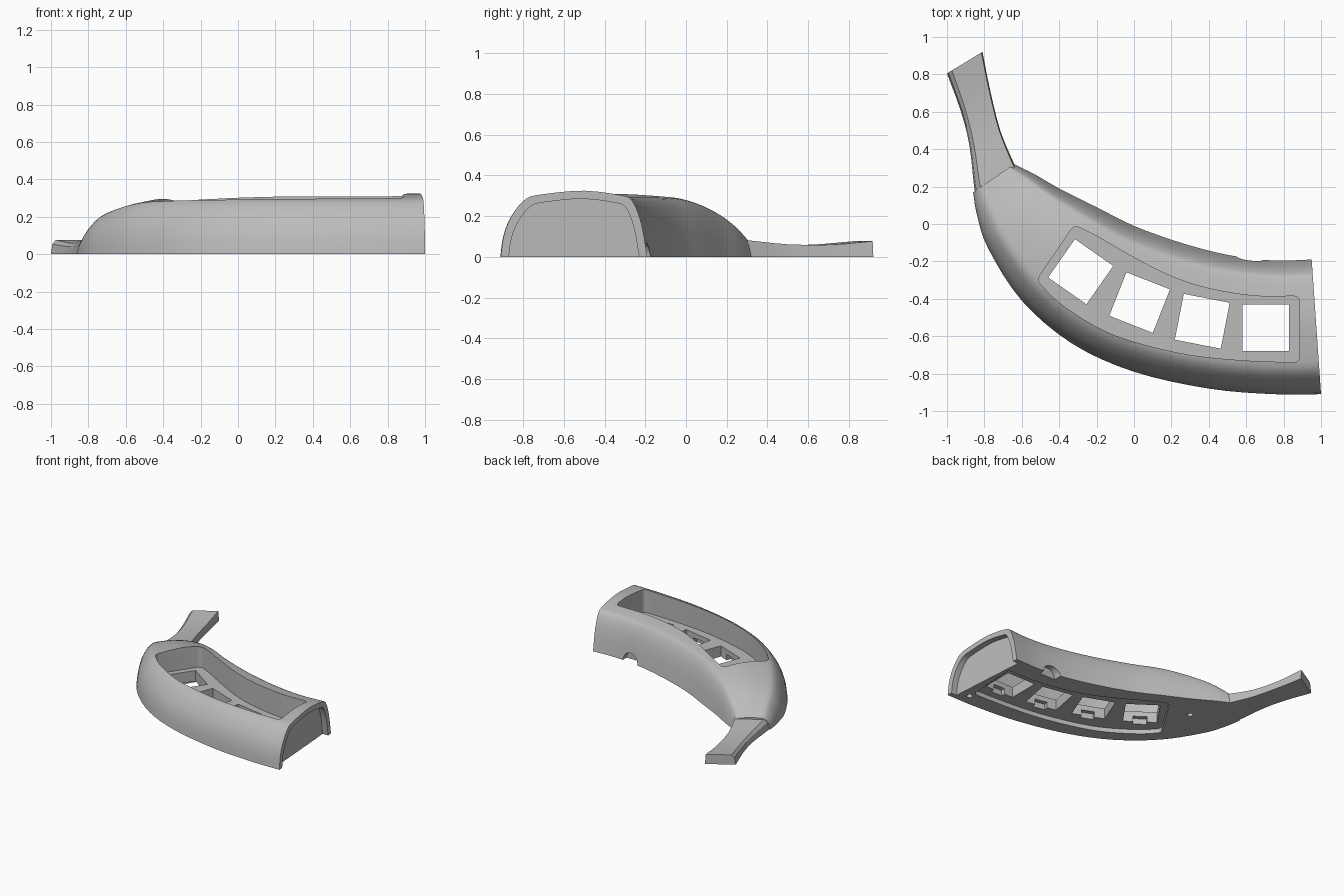
import bpy, bmesh, math
from mathutils import Vector, Matrix

if "Cube" in bpy.data.objects:
    bpy.data.objects.remove(bpy.data.objects["Cube"])

grey = bpy.data.materials.new("warm_grey_plastic")
grey.use_nodes = True
colour = (0.5, 0.5, 0.5, 1)
grey.diffuse_color = colour
grey.node_tree.nodes["Principled BSDF"].inputs["Base Color"].default_value = colour


def spline(points, steps):
    """Smooth curve through points of any dimension."""
    pts = [Vector(p) for p in points]
    pts = [2 * pts[0] - pts[1]] + pts + [2 * pts[-1] - pts[-2]]
    out = []
    for a, b, c, d in zip(pts, pts[1:], pts[2:], pts[3:]):
        for k in range(steps):
            t = k / steps
            out.append(0.5 * (2 * b + (c - a) * t + (2 * a - 5 * b + 4 * c - d) * t ** 2
                              + (3 * b - a - 3 * c + d) * t ** 3))
    return out + [pts[-2]]


def finish(bm, name):
    bmesh.ops.recalc_face_normals(bm, faces=bm.faces)
    mesh = bpy.data.meshes.new(name)
    bm.to_mesh(mesh)
    bm.free()
    mesh.materials.append(grey)
    obj = bpy.data.objects.new(name, mesh)
    bpy.context.collection.objects.link(obj)
    return obj


def loft(name, stations, profile, base=0.0):
    """Skin cross-sections spanning outer edge, inner edge and height."""
    bm = bmesh.new()
    rings = []
    for ox, oy, ix, iy, h in stations:
        rings.append([bm.verts.new((ox + (ix - ox) * u, oy + (iy - oy) * u, base + (h - base) * w))
                      for u, w in profile])
    n = len(profile)
    for r, s in zip(rings, rings[1:]):
        for i in range(n):
            j = (i + 1) % n
            bm.faces.new((r[i], r[j], s[j], s[i]))
    bm.faces.new(rings[0])
    bm.faces.new(rings[-1])
    return finish(bm, name)


def prism(name, outline, z0, z1, corners=(), radius=0.03):
    """Extruded outline with optional rounded corners."""
    bm = bmesh.new()
    verts = [bm.verts.new((p[0], p[1], z0)) for p in outline]
    bm.faces.new(verts)
    if corners:
        bmesh.ops.bevel(bm, geom=[verts[i] for i in corners], offset=radius, segments=4,
                        profile=0.5, affect='VERTICES')
    top = bmesh.ops.extrude_face_region(bm, geom=bm.faces[:])
    for v in top["geom"]:
        if isinstance(v, bmesh.types.BMVert):
            v.co.z = z1
    return finish(bm, name)


def cylinder(name, matrix, radius, depth):
    bm = bmesh.new()
    bmesh.ops.create_cone(bm, cap_ends=True, segments=32, radius1=radius, radius2=radius,
                          depth=depth, matrix=matrix)
    return finish(bm, name)


def rectangle(cx, cy, angle, x0, x1, y0, y1):
    c, s = math.cos(angle), math.sin(angle)
    return [(cx + c * x - s * y, cy + s * x + c * y)
            for x, y in ((x0, y0), (x1, y0), (x1, y1), (x0, y1))]


def cut(target, cutter):
    mod = target.modifiers.new("cut", 'BOOLEAN')
    mod.operation = 'DIFFERENCE'
    mod.solver = 'EXACT'
    mod.object = cutter
    bpy.context.view_layer.objects.active = target
    bpy.ops.object.modifier_apply(modifier=mod.name)
    bpy.data.objects.remove(cutter)


def smooth(obj, angle):
    bpy.ops.object.select_all(action='DESELECT')
    obj.select_set(True)
    bpy.context.view_layer.objects.active = obj
    bpy.ops.object.shade_smooth_by_angle(angle=math.radians(angle))


# Curved shell: outer edge, inner edge, height
stations = [
    (1, -0.91, 0.95, -0.19, 0.325), (0.75, -0.91, 0.74, -0.195, 0.32),
    (0.4, -0.88, 0.5, -0.165, 0.32), (0, -0.79, 0.25, -0.1, 0.32),
    (-0.33, -0.64, 0, -0.01, 0.317), (-0.6, -0.41, -0.2, 0.09, 0.3),
    (-0.78, -0.13, -0.4, 0.19, 0.24), (-0.84, 0.05, -0.53, 0.265, 0.17),
    (-0.86, 0.17, -0.64, 0.32, 0.095)]
arch = [(0, 0), (0.02, 0.31), (0.07, 0.6), (0.17, 0.875), (0.3, 0.95), (0.57, 1),
        (0.82, 0.93), (0.9, 0.84), (0.96, 0.5), (1, 0)]
profile = spline(arch, 3)
body = loft("curved_case", spline(stations, 4), profile)

# Recess in the wide end
recess = [(1.05, -0.87, 1.0, -0.23, 0.285), (0.95, -0.87, 0.905, -0.23, 0.285)]
low_arch = [(0, -0.1)] + [tuple(p) for p in profile] + [(1, -0.1)]
cut(body, loft("end_recess", recess, low_arch))

# Key well above and shallow board pocket below
front = [(-0.52, -0.3), (-0.4, -0.42), (-0.2, -0.55), (0, -0.63), (0.3, -0.7),
         (0.6, -0.73), (0.885, -0.74)]
back = [(0.885, -0.385), (0.65, -0.385), (0.4, -0.345), (0.2, -0.28), (0, -0.18),
        (-0.2, -0.065), (-0.32, -0.005)]


def well(grow):
    f = spline([(x - grow * 0.5, y - grow) for x, y in front], 4)
    b = spline([(x + grow * 0.2, y + grow) for x, y in back], 4)
    return f + b, (0, len(f) - 1, len(f), len(f) + len(b) - 1)


for name, grow, z0, z1 in (("key_well", 0, 0.12, 0.5), ("board_pocket", 0.035, -0.1, 0.035)):
    outline, corners = well(grow)
    cut(body, prism(name, outline, z0, z1, corners))

# Square key openings with a clip notch underneath
keys = [(-0.285, -0.255, -35), (0.03, -0.42, -21.5), (0.365, -0.52, -11), (0.705, -0.555, 0)]
for x, y, deg in keys:
    a = math.radians(deg)
    cut(body, prism("key_hole", rectangle(x, y, a, -0.125, 0.125, -0.125, 0.125), -0.1, 0.2))
    cut(body, prism("clip_notch", rectangle(x, y, a, -0.05, 0.05, -0.16, -0.1), -0.1, 0.08))

# Screw holes and cable opening in the back wall
for x, y in ((-0.53, 0), (0.87, -0.82)):
    cut(body, cylinder("screw_hole", Matrix.Translation((x, y, 0)), 0.022, 0.12))
cable = Matrix.Translation((0.62, -0.18, 0)) @ Matrix.Rotation(math.pi / 2, 4, 'X')
cut(body, cylinder("cable_hole", cable, 0.07, 0.12))
smooth(body, 32)

# Flat stem
stem_path = [(-0.84, 0.13, -0.62, 0.28, 0.08), (-0.855, 0.2, -0.64, 0.32, 0.08),
             (-0.88, 0.42, -0.715, 0.5, 0.062), (-0.925, 0.6, -0.77, 0.72, 0.06),
             (-1, 0.805, -0.81, 0.92, 0.077)]
stem = loft("stem", spline(stem_path, 3), [(0, 0), (0.04, 0.7), (0.14, 1), (0.97, 1), (1, 0)])
smooth(stem, 25)
